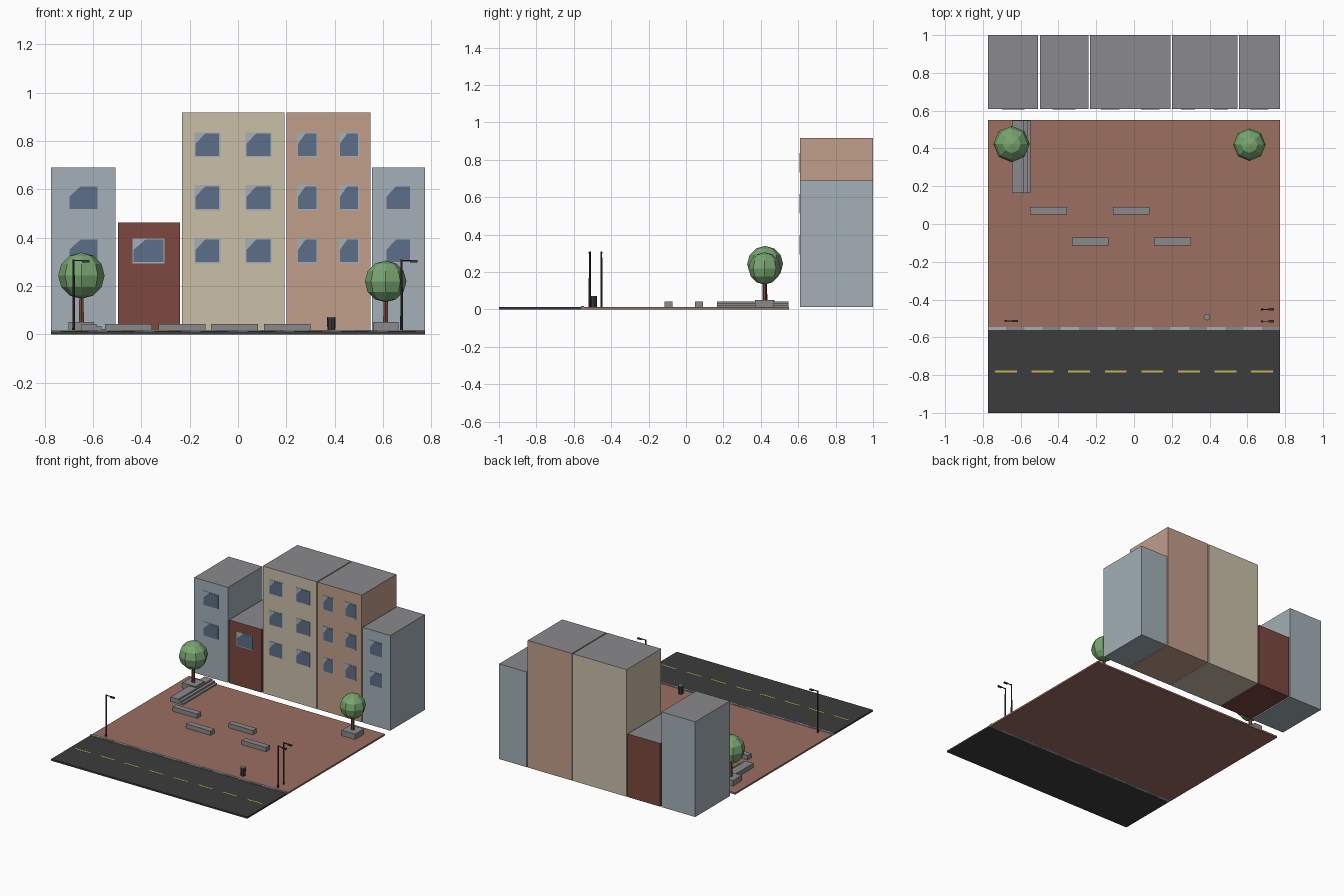
import bpy, bmesh, math
from mathutils import Matrix, Vector

cube = bpy.data.objects.get("Cube")
if cube:
    bpy.data.objects.remove(cube, do_unlink=True)


def material(name, hexcode):
    rgb = [int(hexcode[i:i + 2], 16) / 255 for i in (0, 2, 4)]
    col = [c / 12.92 if c <= 0.04045 else ((c + 0.055) / 1.055) ** 2.4 for c in rgb] + [1]
    m = bpy.data.materials.new(name)
    m.use_nodes = True
    m.diffuse_color = col
    m.node_tree.nodes["Principled BSDF"].inputs["Base Color"].default_value = col
    return m


BLUE = material("pale blue", "A3B0B7")
RED = material("dark red", "7C483E")
CREAM = material("cream", "CBBFA9")
TAN = material("tan", "C09F8A")
GLASS = material("window blue", "5C6F88")
STONE = material("stone grey", "8A8A8C")
PAVING = material("brick paving", "9C6E60")
ASPHALT = material("asphalt", "3C3C3C")
YELLOW = material("road yellow", "CDB650")
GREEN = material("leaf green", "78A570")


def finish(name, bm, *mats):
    me = bpy.data.meshes.new(name)
    bm.normal_update()
    bm.to_mesh(me)
    bm.free()
    for m in mats:
        me.materials.append(m)
    ob = bpy.data.objects.new(name, me)
    bpy.context.collection.objects.link(ob)
    return ob


def add_box(bm, lo, hi):
    lo, hi = Vector(lo), Vector(hi)
    mat = Matrix.Translation((lo + hi) / 2) @ Matrix.Diagonal((*(hi - lo), 1))
    return bmesh.ops.create_cube(bm, size=1, matrix=mat)["verts"]


def box(name, lo, hi, mat):
    bm = bmesh.new()
    add_box(bm, lo, hi)
    return finish(name, bm, mat)


def add_tube(bm, x, y, z0, z1, r0, r1, sides):
    bmesh.ops.create_cone(bm, cap_ends=True, segments=sides, radius1=r0, radius2=r1,
                          depth=z1 - z0, matrix=Matrix.Translation((x, y, (z0 + z1) / 2)))


G = 0.012   # ground level
W = 0.773   # half width of the site

# Ground, road and dashed centre line
box("plaza", (-W, -0.545, 0), (W, 0.55, G), PAVING)
box("road", (-W, -1, 0), (W, -0.56, G), ASPHALT)
bm = bmesh.new()
for i in range(8):
    cx = (i - 3.5) * 0.1935
    add_box(bm, (cx - 0.058, -0.785, G), (cx + 0.058, -0.775, G + 0.001))
finish("road_dashes", bm, YELLOW)

# Kerb of alternating stones
bm = bmesh.new()
count = 16
step = 2 * W / count
for i in range(count):
    verts = add_box(bm, (-W + i * step, -0.562, 0), (-W + (i + 1) * step, -0.545, 0.018))
    for f in {f for v in verts for f in v.link_faces}:
        f.material_index = i % 2
finish("kerb", bm, BLUE, STONE)


# Windows: pale frame with a clipped-corner pane
def window(name, x0, x1, z0, z1, y):
    box(name + "_frame", (x0, y - 0.002, z0), (x1, y, z1), BLUE)
    e = 0.005
    a, b, c, d = x0 + e, x1 - e, z0 + e, z1 - e
    pts = [(a, c), (b, c), (b, d), (a + 0.4 * (b - a), d), (a, d - 0.45 * (d - c))]
    bm = bmesh.new()
    f = bm.faces.new([bm.verts.new((x, y - 0.004, z)) for x, z in pts])
    ext = bmesh.ops.extrude_face_region(bm, geom=[f])
    bmesh.ops.translate(bm, vec=(0, 0.002, 0),
                        verts=[v for v in ext["geom"] if isinstance(v, bmesh.types.BMVert)])
    bmesh.ops.recalc_face_normals(bm, faces=bm.faces[:])
    finish(name + "_pane", bm, GLASS)


# Buildings: name, x range, height, wall, window columns, window rows
FRONT = 0.61
ROWS = [(0.294, 0.397), (0.513, 0.617), (0.733, 0.836)]
buildings = [
    ("right_end_house", -0.773, -0.507, 0.69, BLUE, [(-0.703, -0.576)], 2),
    ("small_house", -0.497, -0.240, 0.462, RED, [(-0.437, -0.304)], 1),
    ("wide_block", -0.232, 0.193, 0.917, CREAM, [(-0.18, -0.073), (0.031, 0.139)], 3),
    ("narrow_block", 0.200, 0.548, 0.917, TAN, [(0.244, 0.329), (0.417, 0.502)], 3),
    ("left_end_house", 0.555, 0.773, 0.69, BLUE, [(0.610, 0.716)], 2),
]
for name, x0, x1, h, wall, cols, rows in buildings:
    bm = bmesh.new()
    add_box(bm, (x0, FRONT, G), (x1, 1.0, h))
    bm.normal_update()
    for f in bm.faces:
        f.material_index = 1 if f.normal.z > 0.5 else 0
    finish(name, bm, wall, STONE)
    for r in range(rows):
        for c, (a, b) in enumerate(cols):
            window(f"{name}_window_{r}_{c}", a, b, *ROWS[r], FRONT)

# Stone benches
for i, (x, y) in enumerate([(-0.453, 0.07), (-0.014, 0.07), (-0.232, -0.093), (0.204, -0.093)]):
    box(f"bench_{i}", (x - 0.097, y - 0.021, G), (x + 0.097, y + 0.021, 0.043), STONE)

# Steps going down towards the left
bm = bmesh.new()
for x1, z in [(-0.585, 0.043), (-0.565, 0.033), (-0.547, 0.022)]:
    add_box(bm, (-0.647 if z > 0.04 else x1 - 0.02, 0.165, G), (x1, 0.547, z))
finish("steps", bm, STONE)

# Trees in planters
for side, x, y, z, r in [("right", -0.648, 0.423, 0.243, 0.096), ("left", 0.611, 0.42, 0.219, 0.086)]:
    box(side + "_planter", (x - 0.053, y - 0.05, G), (x + 0.053, y + 0.05, 0.05), STONE)
    bm = bmesh.new()
    add_tube(bm, x, y, 0.05, z - 0.3 * r, 0.012, 0.009, 6)
    finish(side + "_trunk", bm, RED)
    bm = bmesh.new()
    bmesh.ops.create_uvsphere(bm, u_segments=8, v_segments=6, radius=r,
                              matrix=Matrix.Translation((x, y, z)))
    finish(side + "_foliage", bm, GREEN)

# Street lamps: pole, arm and lamp head
for i, (x, y) in enumerate([(-0.68, -0.513), (0.677, -0.515), (0.677, -0.452)]):
    bm = bmesh.new()
    add_tube(bm, x, y, G, 0.31, 0.006, 0.004, 8)
    add_box(bm, (x, y - 0.002, 0.303), (x + 0.05, y + 0.002, 0.308))
    add_box(bm, (x + 0.035, y - 0.006, 0.298), (x + 0.065, y + 0.006, 0.307))
    finish(f"street_lamp_{i}", bm, ASPHALT)

# Litter bin with a grey lid
bm = bmesh.new()
add_tube(bm, 0.386, -0.493, G, 0.068, 0.016, 0.018, 8)
finish("litter_bin", bm, ASPHALT)
bm = bmesh.new()
add_tube(bm, 0.386, -0.493, 0.068, 0.072, 0.018, 0.018, 8)
finish("litter_bin_lid", bm, STONE)
